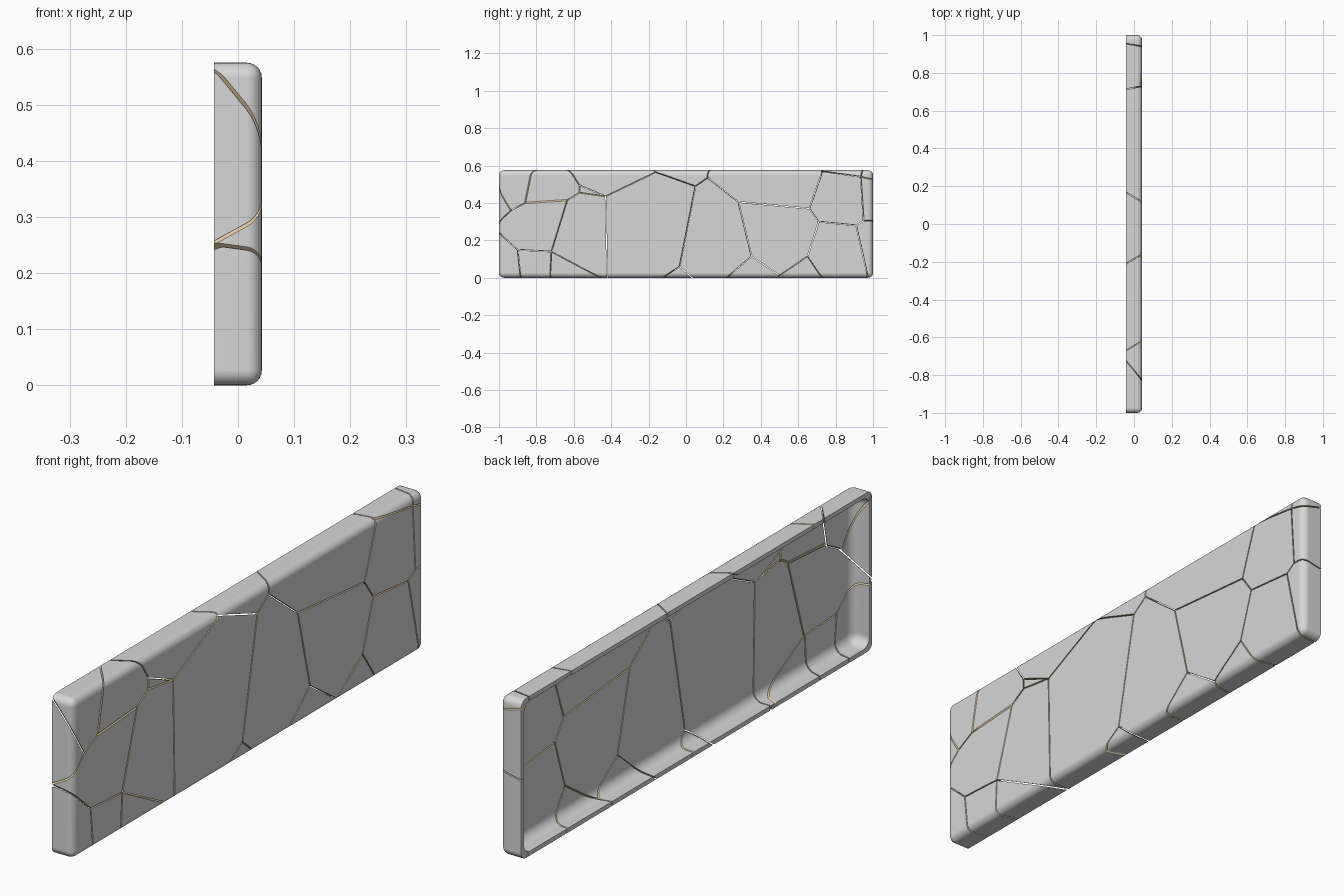
import bpy, bmesh, math
from mathutils import Matrix, Vector

cube = bpy.data.objects.get("Cube")
if cube:
    bpy.data.objects.remove(cube, do_unlink=True)

HALF_DEPTH, HEIGHT, WALL, GAP = 0.0425, 0.575, 0.016, 0.0022
OUTER_RADIUS, INNER_RADIUS = 0.027, 0.036


def material(name, colour):
    mat = bpy.data.materials.new(name)
    mat.use_nodes = True
    mat.diffuse_color = colour
    bsdf = next(n for n in mat.node_tree.nodes if n.type == 'BSDF_PRINCIPLED')
    bsdf.inputs["Base Color"].default_value = colour
    return mat


grey = material("panel grey", (0.68, 0.68, 0.68, 1))
tan = material("crack tan", (0.85, 0.68, 0.38, 1))

# Crack junctions on the panel face (y, z); some lie past the rim
points = {
    "A": (-.936, .36), "B": (-1.033, .27), "C": (-.86, .40), "D": (-.80, .70),
    "E": (-.635, .415), "F": (-.57, .495), "f": (-.57, .455), "G": (-.43, .435),
    "H": (-.42, -.05), "I": (-.68, .67), "J": (-.16, .565), "j": (-.15, .7),
    "K": (.05, .49), "L": (.115, .535), "l": (.12, .7), "M": (-.035, .06),
    "N": (-.19, -.04), "O": (.09, -.05), "P": (.28, .405), "Q": (.66, .37),
    "R": (.35, .115), "S": (.17, -.04), "T": (.5, .012), "t": (.5, -.05),
    "U": (.65, .115), "V": (.76, -.05), "W": (.71, .3), "X": (.73, .57),
    "x": (.735, .7), "Y": (.91, .28), "Z": (.95, .305), "z": (1.1, .31),
    "e": (.985, -.05), "a": (.935, .54), "u": (.965, .7), "r": (1.1, .5),
    "b": (-.9, .15), "c": (-.72, .14), "d": (-.42, -.02), "g": (-.88, -.05),
    "h": (-.73, -.05), "m": (-1.06, .56), "n": (-1.1, .27),
}

# Shards as outlines, with a lean that tilts the cracks through the thickness
shards = [
    ("mACD", -.36), ("mABn", -1), ("BACEcb", -.6), ("nBbg", -.7),
    ("bchg", -.5), ("cdh", -.2), ("CEfFID", .8), ("EfGHdc", 0),
    ("FfG", .4), ("IFGJj", .3), ("GJKMNH", 0), ("NMO", .2),
    ("jJKLl", -.3), ("KLPRSOM", .2), ("SRTt", .3), ("PQWUTR", .3),
    ("UVtT", .1), ("WYeVU", .3), ("QXaZYW", .2), ("YZze", .2),
    ("Zarz", 0), ("Xaux", .1), ("aur", .25), ("LlxXQP", .3),
]


def rounded_box(inset, radius):
    """Box with rounded edges, cut open at the rim; starts well behind it."""
    bm = bmesh.new()
    front, back = HALF_DEPTH - inset, -0.4
    size = (front - back, 2 - 2 * inset, HEIGHT - 2 * inset)
    place = Matrix.Translation(((front + back) / 2, 0, HEIGHT / 2)) @ Matrix.Diagonal((*size, 1))
    bmesh.ops.create_cube(bm, size=1, matrix=place)
    bmesh.ops.bevel(bm, geom=bm.edges[:], offset=radius, segments=6, profile=0.5,
                    affect='EDGES', clamp_overlap=True)
    bmesh.ops.bisect_plane(bm, geom=bm.verts[:] + bm.edges[:] + bm.faces[:],
                           plane_co=(-HALF_DEPTH, 0, 0), plane_no=(-1, 0, 0), clear_outer=True)
    return bm


def tray():
    """Thin open tray: outer and inner skins joined along the rim."""
    bm = rounded_box(0, OUTER_RADIUS)
    inner = rounded_box(WALL, INNER_RADIUS)
    outer_faces = bm.faces[:]
    rim = [e for e in bm.edges if e.is_boundary]
    twin = {v: bm.verts.new(w.co) for v, w in zip(bm.verts[:], inner.verts[:])}
    for f in outer_faces:
        bm.faces.new([twin[v] for v in reversed(f.verts[:])])
    for e in rim:
        v, w = e.verts
        bm.faces.new((v, w, twin[w], twin[v]))
    inner.free()
    bmesh.ops.recalc_face_normals(bm, faces=bm.faces[:])
    return bm


def cut(bm, co, no):
    """Trim the mesh with a plane and cap the broken side."""
    res = bmesh.ops.bisect_plane(bm, geom=bm.verts[:] + bm.edges[:] + bm.faces[:],
                                 dist=1e-6, plane_co=co, plane_no=no, clear_outer=True)
    rim = [g for g in res["geom_cut"] if isinstance(g, bmesh.types.BMEdge) and g.is_boundary]
    if rim:
        filled = bmesh.ops.triangle_fill(bm, edges=rim, use_beauty=True, normal=no)
        for g in filled["geom"]:
            if isinstance(g, bmesh.types.BMFace):
                g.material_index = 1


# Each crack belongs to the two shards on either side of it
owners = {}
for i, (outline, lean) in enumerate(shards):
    for p, q in zip(outline, outline[1:] + outline[0]):
        owners.setdefault(frozenset((p, q)), []).append(i)

shell = tray()
pieces = []
for i, (outline, lean) in enumerate(shards):
    bm = shell.copy()
    corners = [Vector(points[p]) for p in outline]
    centre = sum(corners, Vector((0, 0))) / len(corners)
    for p, q in zip(outline, outline[1:] + outline[0]):
        others = [j for j in owners[frozenset((p, q))] if j != i]
        if not others:
            continue
        start, end = Vector(points[p]), Vector(points[q])
        along = (end - start).normalized()
        out = Vector((along.y, -along.x))
        if out.dot(start - centre) < 0:
            out = -out
        no = Vector((shards[others[0]][1] - lean, out.x, out.y)).normalized()
        cut(bm, Vector((HALF_DEPTH, start.x, start.y)) - no * GAP, no)
    if bm.faces:
        bmesh.ops.recalc_face_normals(bm, faces=bm.faces[:])
        name = f"panel_shard_{i + 1}"
        mesh = bpy.data.meshes.new(name)
        bm.to_mesh(mesh)
        mesh.materials.append(grey)
        mesh.materials.append(tan)
        obj = bpy.data.objects.new(name, mesh)
        bpy.context.collection.objects.link(obj)
        pieces.append(obj)
    bm.free()
shell.free()

# Smooth rounded edges, crisp breaks, flat faces kept flat
bpy.ops.object.select_all(action='DESELECT')
for obj in pieces:
    obj.select_set(True)
bpy.context.view_layer.objects.active = pieces[0]
bpy.ops.object.shade_smooth_by_angle(angle=math.radians(30))
for obj in pieces:
    weighted = obj.modifiers.new("Even shading", 'WEIGHTED_NORMAL')
    weighted.keep_sharp = True
